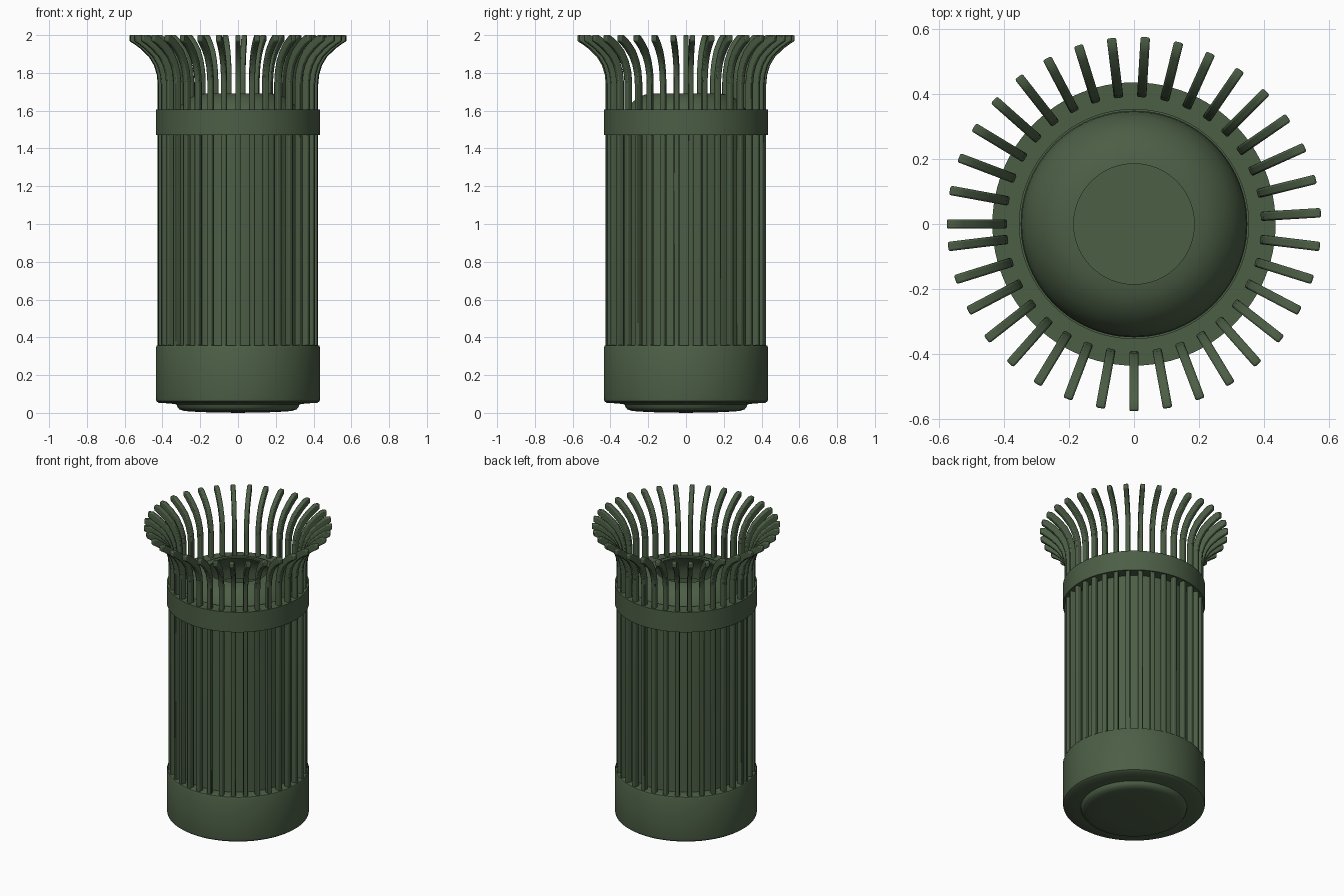
import bpy, bmesh, math

if "Cube" in bpy.data.objects:
    bpy.data.objects.remove(bpy.data.objects["Cube"])

green = bpy.data.materials.new("dark green paint")
green.diffuse_color = (0.072, 0.112, 0.060, 1)
green.use_nodes = True
green.node_tree.nodes["Principled BSDF"].inputs["Base Color"].default_value = green.diffuse_color


def finish(name, bm, angle=35):
    bmesh.ops.recalc_face_normals(bm, faces=bm.faces)
    me = bpy.data.meshes.new(name)
    bm.to_mesh(me)
    bm.free()
    ob = bpy.data.objects.new(name, me)
    bpy.context.collection.objects.link(ob)
    me.materials.append(green)
    bpy.ops.object.select_all(action='DESELECT')
    ob.select_set(True)
    bpy.context.view_layer.objects.active = ob
    bpy.ops.object.shade_smooth_by_angle(angle=math.radians(angle))
    return ob


def lathe(name, profile, closed=False, steps=96):
    """Revolve an (r, z) profile around the z axis."""
    bm = bmesh.new()
    vs = [bm.verts.new((r, 0, z)) for r, z in profile]
    pairs = list(zip(vs, vs[1:])) + ([(vs[-1], vs[0])] if closed else [])
    es = [bm.edges.new(p) for p in pairs]
    bmesh.ops.spin(bm, geom=vs + es, cent=(0, 0, 0), axis=(0, 0, 1),
                   angle=2 * math.pi, steps=steps, use_merge=True)
    bmesh.ops.remove_doubles(bm, verts=bm.verts, dist=1e-5)
    return finish(name, bm)


# base with a slightly domed foot
lathe("base", [(0, 0), (0.2, 0.004), (0.285, 0.01), (0.31, 0.018), (0.32, 0.03),
               (0.325, 0.045), (0.36, 0.05), (0.42, 0.053), (0.432, 0.062),
               (0.435, 0.08), (0.435, 0.345), (0.43, 0.356), (0.42, 0.36), (0.36, 0.36)])

# inner bin with a floor
lathe("inner_bin", [(0, 0.06), (0.365, 0.06), (0.365, 1.605), (0.352, 1.605),
                    (0.352, 0.08), (0, 0.08)])

# band holding the slats
lathe("band", [(0.36, 1.47), (0.435, 1.47), (0.435, 1.605), (0.36, 1.605)], closed=True)

# domed lid with a round opening
dome = [(0.185, 1.69), (0.22, 1.684), (0.26, 1.665), (0.30, 1.63),
        (0.33, 1.585), (0.345, 1.535), (0.348, 1.48)]
lathe("lid", dome + [(r - 0.008 if i else r, z - 0.01)
                     for i, (r, z) in reversed(list(enumerate(dome)))], closed=True)

# slats: flared side profile, given thickness and repeated round the bin
outer = [(0.425, 0.30), (0.425, 1.74), (0.43, 1.79), (0.445, 1.84), (0.472, 1.885),
         (0.515, 1.927), (0.55, 1.953), (0.575, 1.968)]
inner = [(0.575, 2.0), (0.545, 2.0), (0.525, 1.988), (0.487, 1.96), (0.446, 1.92),
         (0.415, 1.865), (0.397, 1.81), (0.39, 1.75), (0.39, 0.30)]
HALF = 0.0145
bm = bmesh.new()
for i in range(35):
    a = math.pi - math.radians(270 / 26) * i
    c, s = math.cos(a), math.sin(a)
    rings = [[bm.verts.new((r * c - t * s, r * s + t * c, z)) for r, z in outer + inner]
             for t in (-HALF, HALF)]
    n = len(rings[0])
    bm.faces.new(rings[0])
    bm.faces.new(rings[1][::-1])
    for k in range(n):
        j = (k + 1) % n
        bm.faces.new((rings[0][k], rings[0][j], rings[1][j], rings[1][k]))
slats = finish("slats", bm, 40)
bev = slats.modifiers.new("soft edges", 'BEVEL')
bev.width = 0.006
bev.segments = 2
bev.limit_method = 'ANGLE'
bev.angle_limit = math.radians(50)
